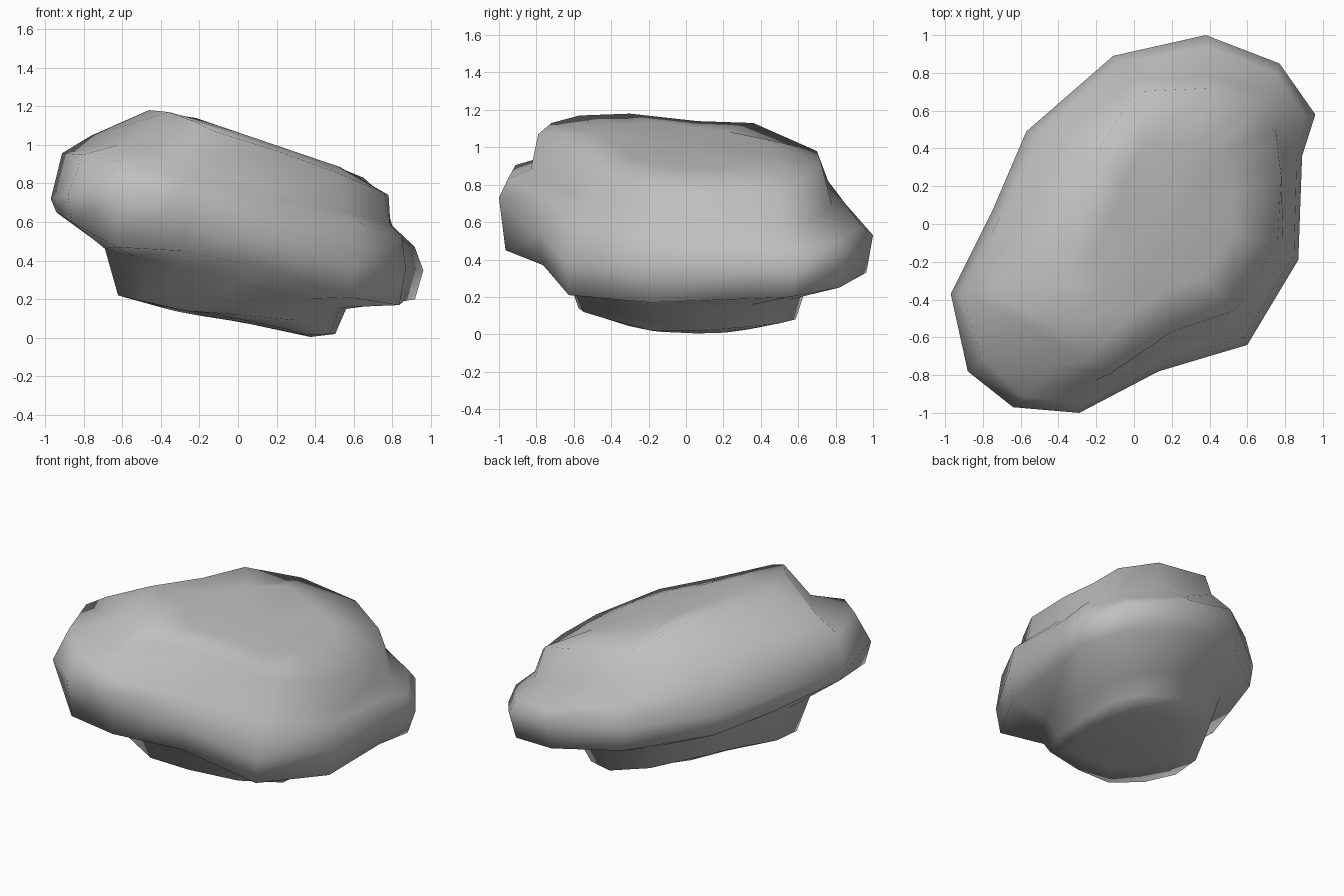
import bpy
import bmesh
from mathutils import Vector

default_cube = bpy.data.objects.get("Cube")
if default_cube:
    bpy.data.objects.remove(default_cube, do_unlink=True)

# Plan outlines, counter-clockwise from the back left corner
equator = [(.96, .58), (.77, .85), (.38, 1), (-.11, .89), (-.57, .49), (-.75, .07), (-.97, -.37),
           (-.88, -.78), (-.64, -.97), (-.29, -1), (.13, -.78), (.6, -.64), (.87, -.19), (.89, .36)]
waist = [(.53, .35), (.42, .55), (.2, .64), (-.12, .6), (-.39, .38), (-.55, .1), (-.68, -.15),
         (-.69, -.38), (-.55, -.56), (-.3, -.65), (0, -.62), (.35, -.51), (.53, -.22), (.56, .1)]
ledge = [(.8, .52), (.7, .67), (.42, .78), (0, .76), (-.38, .45), (-.54, .09), (-.76, -.36),
         (-.61, -.52), (-.43, -.76), (-.21, -.83), (.2, -.6), (.55, -.5), (.79, -.1), (.79, .3)]
crown = [(.75, .5), (.65, .62), (.4, .72), (0, .7), (-.2, .36), (-.31, .06), (-.46, -.3),
         (-.36, -.57), (-.25, -.72), (-.12, -.79), (.2, -.57), (.53, -.46), (.76, -.1), (.78, .25)]

# Heights of the uneven rings, in the same order
foot_heights = [.04, .06, .08, .16, .23, .24, .23, .22, .19, .14, .12, .09, .02, .02]
rim_heights = [.2, .25, .33, .4, .48, .54, .65, .6, .47, .45, .37, .21, .17, .19]
equator_heights = [.35, .43, .53, .56, .63, .66, .72, .74, .75, .73, .54, .38, .36, .37]
crown_heights = [.74, .83, .92, .98, 1.13, 1.14, 1.18, 1.17, 1.13, 1.07, .97, .85, .75, .74]


def blend(outline, target, amount):
    """Move an outline part of the way to another one."""
    return [Vector(a).lerp(Vector(b), amount) for a, b in zip(outline, target)]


def shrink(outline, factor, centre):
    """Scale an outline about a point."""
    return blend([centre] * len(outline), outline, factor)


def add_ring(bm, outline, heights):
    """Raise each point of an outline to its height."""
    return [bm.verts.new((x, y, z)) for (x, y), z in zip(outline, heights)]


def add_tilted_ring(bm, outline, height, slope_x, slope_y=0, bend=0):
    """Lay an outline on a tilted, slightly bent plane."""
    return add_ring(bm, outline, [height + slope_x * x + slope_y * y + bend * y * y
                                  for x, y in outline])


def bridge(bm, lower, upper):
    """Join two rings with a band of faces."""
    count = len(lower)
    for i in range(count):
        j = (i + 1) % count
        bm.faces.new((lower[i], lower[j], upper[j], upper[i]))


def cap(bm, ring):
    """Close a ring with a fan around its middle."""
    tip = bm.verts.new(sum((v.co for v in ring), Vector()) / len(ring))
    for a, b in zip(ring, ring[1:] + ring[:1]):
        bm.faces.new((a, b, tip))


# Stone material
stone = bpy.data.materials.new("grey stone")
stone.use_nodes = True
grey = (.52, .52, .52, 1)
stone.diffuse_color = grey
stone.node_tree.nodes["Principled BSDF"].inputs["Base Color"].default_value = grey

# Rings from the foot to the crown
bm = bmesh.new()
rings = [
    add_tilted_ring(bm, shrink(waist, .6, (.1, 0)), .077, -.19, -.02, .1),
    add_ring(bm, shrink(waist, .9, (0, .1)), foot_heights),
    add_tilted_ring(bm, waist, .29, -.25),
    add_ring(bm, blend(equator, waist, .1), rim_heights),
    add_ring(bm, equator, equator_heights),
    add_tilted_ring(bm, blend(equator, ledge, .28), .72, -.24, -.05),
    add_tilted_ring(bm, ledge, .82, -.3),
    add_ring(bm, crown, crown_heights),
    add_tilted_ring(bm, shrink(crown, .6, (.15, 0)), 1.065, -.34),
]
for lower, upper in zip(rings, rings[1:]):
    bridge(bm, lower, upper)
cap(bm, rings[0])
cap(bm, rings[-1])
bmesh.ops.recalc_face_normals(bm, faces=bm.faces)
for face in bm.faces:
    face.smooth = True

# Boulder
mesh = bpy.data.meshes.new("boulder")
bm.to_mesh(mesh)
bm.free()
mesh.materials.append(stone)
boulder = bpy.data.objects.new("boulder", mesh)
bpy.context.collection.objects.link(boulder)
